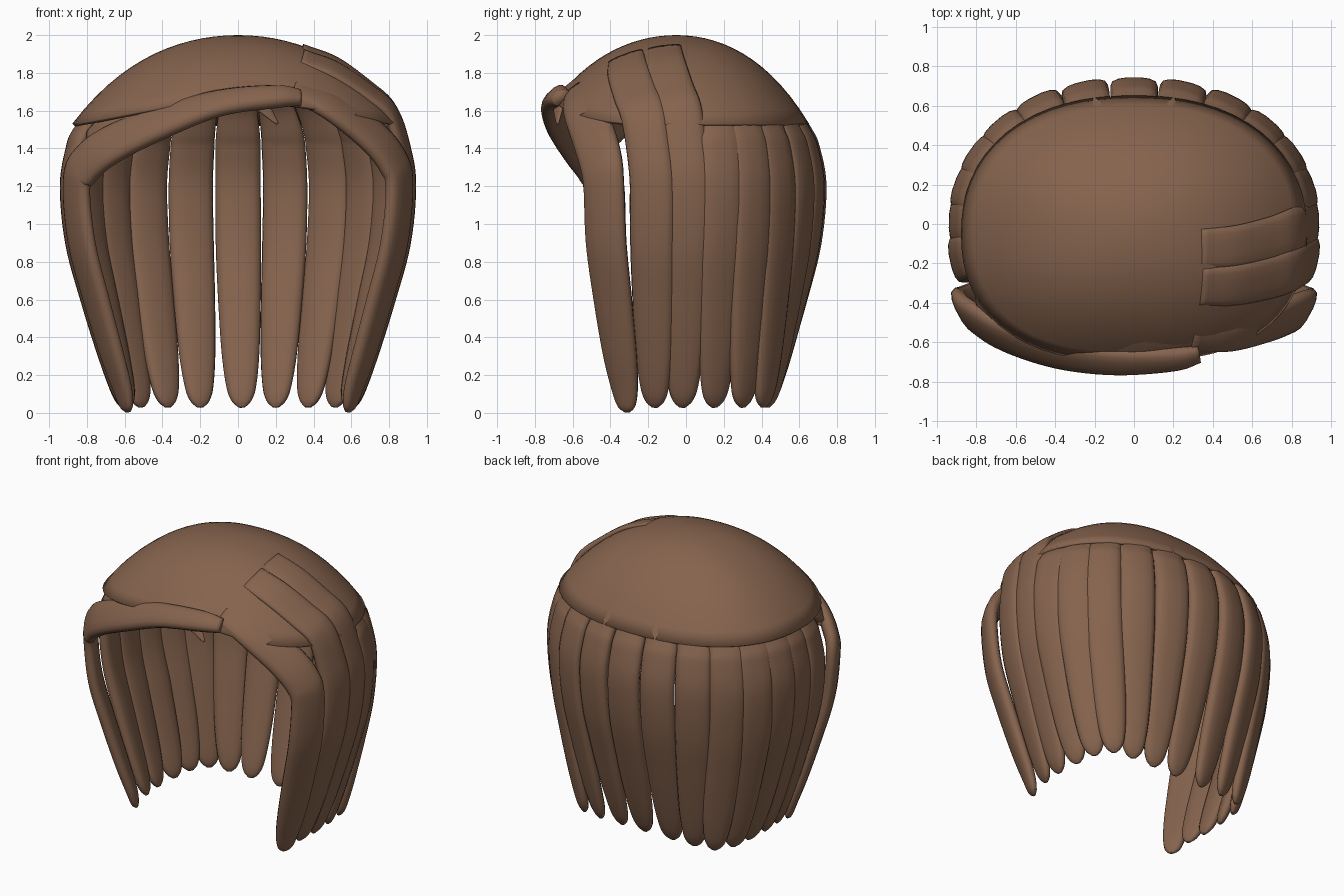
import bpy, bmesh, math
from mathutils import Vector

cube = bpy.data.objects.get("Cube")
if cube:
    bpy.data.objects.remove(cube, do_unlink=True)

brown = bpy.data.materials.new("brown_hair")
brown.use_nodes = True
BROWN = (0.235, 0.125, 0.075, 1)
brown.diffuse_color = BROWN
bsdf = brown.node_tree.nodes["Principled BSDF"]
bsdf.inputs["Base Color"].default_value = BROWN
bsdf.inputs["Roughness"].default_value = 0.7

CENTRE_Y, POWER = -0.05, 2.25


def radii(y):
    return 0.9, (0.72 if y > CENTRE_Y else 0.75)


def cap_z(x, y):
    a, b = radii(y)
    f = (abs(x / a) ** POWER + abs((y - CENTRE_Y) / b) ** POWER) ** (1 / POWER)
    return 2 - 0.38 * f ** 2 - 0.12 * f ** 4


def finish(name, bm):
    bmesh.ops.recalc_face_normals(bm, faces=bm.faces)
    mesh = bpy.data.meshes.new(name)
    bm.to_mesh(mesh)
    bm.free()
    mesh.materials.append(brown)
    mesh.shade_smooth()
    obj = bpy.data.objects.new(name, mesh)
    bpy.context.collection.objects.link(obj)
    return obj


def spline(keys, steps=6):
    """Smooth curve through keys of (x, y, z, half width, half thickness)."""
    k = [Vector(p) for p in keys]
    k = [k[0] * 2 - k[1]] + k + [k[-1] * 2 - k[-2]]
    out = []
    for p, q, r, s in zip(k, k[1:], k[2:], k[3:]):
        for i in range(steps):
            t = i / steps
            out.append(0.5 * (q * 2 + (r - p) * t + (p * 2 - q * 5 + r * 4 - s) * t * t
                              + (q * 3 - p - r * 3 + s) * t ** 3))
    return out + [k[-2]]


def outward(p):
    """Direction away from the head at a point."""
    depth = 0.5 if p.y > 0 else 0.75
    return Vector((p.x / 0.8, p.y / depth, min(1, max(0, (p.z - 1.25) * 2.5))))


def lock(name, keys, sides=14):
    """Flattened strand lofted along a smooth path."""
    pts = spline(keys)
    path = [Vector(p[:3]) for p in pts]
    bm = bmesh.new()
    rings = []
    for i, (p, c) in enumerate(zip(pts, path)):
        tangent = (path[min(i + 1, len(path) - 1)] - path[max(i - 1, 0)]).normalized()
        n = outward(c)
        n = (n - tangent * n.dot(tangent)).normalized()
        side = tangent.cross(n)
        ring = []
        for j in range(sides):
            a = math.tau * j / sides
            u = math.copysign(abs(math.cos(a)) ** 0.8, math.cos(a))
            v = math.copysign(abs(math.sin(a)) ** 0.8, math.sin(a))
            ring.append(bm.verts.new(c + side * u * max(p[3], 0.008) + n * v * max(p[4], 0.006)))
        rings.append(ring)
    for r, s in zip(rings, rings[1:]):
        for j in range(sides):
            k = (j + 1) % sides
            bm.faces.new((r[j], r[k], s[k], s[j]))
    bm.faces.new(rings[0])
    bm.faces.new(rings[-1])
    return finish(name, bm)


def hanging(mid, tip, low):
    """Lower part of a lock, from its widest point to its rounded tip."""
    (mx, my), (tx, ty) = mid, tip
    rows = ((1.2, 0, 0.12, 0.045), (0.9, 0.1, 0.12, 0.045), (0.6, 0.38, 0.113, 0.045),
            (0.32, 0.67, 0.1, 0.042), (0.14, 0.87, 0.079, 0.036),
            (low + 0.035, 0.96, 0.053, 0.026), (low, 1, 0.018, 0.01))
    return [(mx + (tx - mx) * t, my + (ty - my) * t, z, w, d) for z, t, w, d in rows]


# Skull cap, open below and shorter above the face
bm = bmesh.new()
SEG, RINGS = 64, 14
apex = bm.verts.new((0, CENTRE_Y, 2))
prev = None
for i in range(1, RINGS + 1):
    ring = []
    for j in range(SEG):
        ang = math.tau * j / SEG
        c, s = math.cos(ang), math.sin(ang)
        f = i / RINGS * (0.975 - 0.115 * max(0, -s) ** 3)
        a, b = radii(CENTRE_Y + s)
        f /= (abs(c) ** POWER + abs(s) ** POWER) ** (1 / POWER)
        x, y = a * c * f, CENTRE_Y + b * s * f
        ring.append(bm.verts.new((x, y, cap_z(x, y))))
    for j in range(SEG):
        k = (j + 1) % SEG
        bm.faces.new((prev[j], ring[j], ring[k], prev[k]) if prev else (apex, ring[j], ring[k]))
    prev = ring
cap = finish("hair_cap", bm)
shell = cap.modifiers.new("thickness", "SOLIDIFY")
shell.thickness = 0.02
shell.offset = -1

# Hanging locks: widest point and tip, from centre back round to the face
MIDS = ((0, 0.70), (0.25, 0.68), (0.485, 0.61), (0.67, 0.49), (0.795, 0.35),
        (0.87, 0.19), (0.895, 0.015), (0.89, -0.18), (0.855, -0.435))
TIPS = ((0.02, 0.43), (0.2, 0.43), (0.37, 0.43), (0.51, 0.41), (0.58, 0.3),
        (0.6, 0.15), (0.61, -0.02), (0.6, -0.165), (0.58, -0.31))
LAST = len(MIDS) - 1

for side, label in ((1, "left"), (-1, "right")):
    for i, (m, t) in enumerate(zip(MIDS, TIPS)):
        if i == 0 and side < 0:
            continue
        m, t = (m[0] * side, m[1]), (t[0] * side, t[1])
        body = hanging(m, t, 0.005 if i == LAST else 0.03)
        if i == LAST and side > 0:
            # Front left lock sweeps down from the parting
            head = [(0.29, -0.58, 1.71, 0.075, 0.03), (0.5, -0.555, 1.615, 0.105, 0.045),
                    (0.71, -0.49, 1.465, 0.125, 0.05), (0.82, -0.45, 1.33, 0.125, 0.05)]
        elif i == LAST:
            # Front right lock continues the long fringe across the brow
            head = [(0.33, -0.66, 1.67, 0.05, 0.035), (0.2, -0.685, 1.675, 0.07, 0.045),
                    (-0.1, -0.695, 1.64, 0.085, 0.045), (-0.4, -0.65, 1.54, 0.105, 0.05),
                    (-0.67, -0.56, 1.42, 0.12, 0.05), (-0.81, -0.475, 1.31, 0.125, 0.05)]
        elif side > 0 and i >= LAST - 2:
            # Left side locks start high, next to the parting
            head = [(x, m[1] - dy, cap_z(x, m[1] - dy) + lift, w, d) for x, dy, lift, w, d in
                    ((0.34, 0.14, -0.012, 0.1, 0.018), (0.52, 0.13, -0.004, 0.11, 0.024),
                     (0.7, 0.09, -0.004, 0.115, 0.028), (0.81, 0.05, -0.006, 0.118, 0.034))]
            head.append((m[0] * 0.97, m[1] - 0.02, 1.4, 0.118, 0.043))
        else:
            # Roots run up under the cap and emerge at its rim
            head = [(m[0] * r, m[1] * r, cap_z(m[0] * r, m[1] * r) - 0.05, w, 0.028)
                    for r, w in ((0.5, 0.06), (0.68, 0.085), (0.81, 0.1))]
            head += [(m[0] * 0.93, m[1] * 0.9, 1.485, 0.115, 0.042),
                     (m[0] * 0.965, m[1] * 0.95, 1.4, 0.119, 0.045)]
        lock(f"{label}_lock_{i}" if i else "back_lock", head + body)

# Swept layer between the cap and the fringe
lock("fringe_upper_layer", [
    (0.31, -0.56, 1.725, 0.1, 0.02), (0, -0.595, 1.725, 0.12, 0.03),
    (-0.4, -0.55, 1.65, 0.13, 0.035), (-0.66, -0.46, 1.53, 0.12, 0.035),
    (-0.78, -0.38, 1.43, 0.1, 0.03)])

# Small stray wisp under the fringe
lock("stray_wisp", [(0.1, -0.67, 1.65, 0.05, 0.015), (0.15, -0.675, 1.6, 0.035, 0.012),
                    (0.21, -0.68, 1.53, 0.008, 0.006)])
